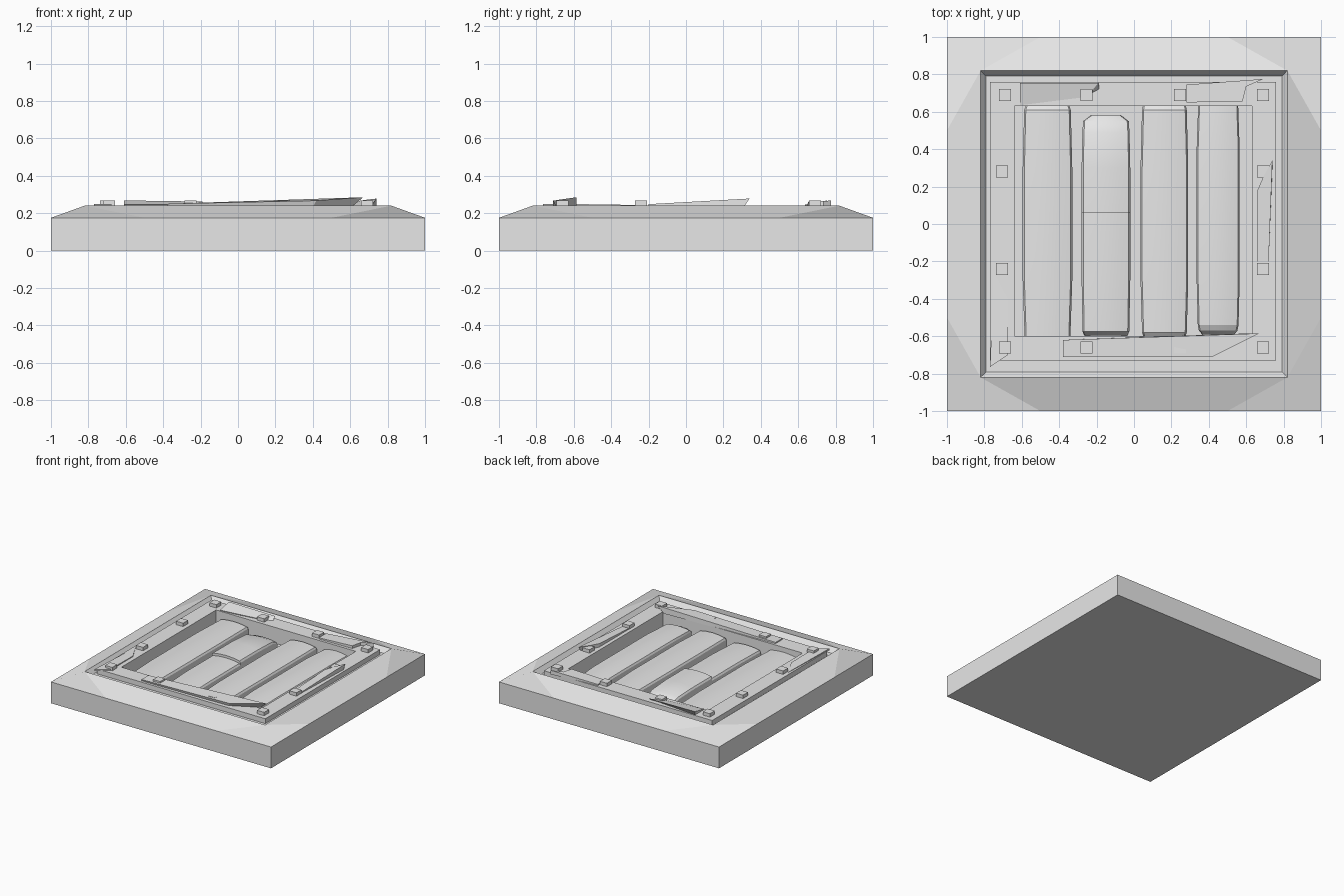
import bpy
import bmesh

cube = bpy.data.objects.get("Cube")
if cube:
    bpy.data.objects.remove(cube, do_unlink=True)

stone = bpy.data.materials.new("pale_grey")
stone.use_nodes = True
GREY = (0.8, 0.8, 0.8, 1)
stone.diffuse_color = GREY
stone.node_tree.nodes["Principled BSDF"].inputs["Base Color"].default_value = GREY

TOP = 0.24
PIT = 0.11


def finish(bm, name):
    bmesh.ops.recalc_face_normals(bm, faces=bm.faces)
    mesh = bpy.data.meshes.new(name)
    bm.to_mesh(mesh)
    bm.free()
    mesh.materials.append(stone)
    obj = bpy.data.objects.new(name, mesh)
    bpy.context.collection.objects.link(obj)
    return obj


def rect(bm, x0, x1, y0, y1, z):
    return [bm.verts.new((x, y, z)) for x, y in ((x0, y0), (x1, y0), (x1, y1), (x0, y1))]


def bridge(bm, a, b):
    n = len(a)
    for i in range(n):
        bm.faces.new((a[i], a[(i + 1) % n], b[(i + 1) % n], b[i]))


# Base: square block, sloped rim with wide corner facets, groove, frame and pit
bm = bmesh.new()
floor = rect(bm, -1, 1, -1, 1, 0)
edge = rect(bm, -1, 1, -1, 1, 0.175)
rim = rect(bm, -0.82, 0.82, -0.82, 0.82, TOP)
bm.faces.new(floor)
starts, ends = [], []
for i in range(4):
    p, q = edge[i].co, edge[(i + 1) % 4].co
    starts.append(bm.verts.new(p.lerp(q, 0.25)))
    ends.append(bm.verts.new(p.lerp(q, 0.75)))
for i in range(4):
    j = (i + 1) % 4
    bm.faces.new((floor[i], floor[j], edge[j], ends[i], starts[i], edge[i]))
    bm.faces.new((starts[i], ends[i], rim[j], rim[i]))
    bm.faces.new((edge[i], starts[i], rim[i], ends[i - 1]))
rings = [rim,
         rect(bm, -0.79, 0.79, -0.79, 0.79, 0.2),
         rect(bm, -0.77, 0.76, -0.73, 0.76, 0.2),
         rect(bm, -0.77, 0.76, -0.73, 0.76, TOP),
         rect(bm, -0.64, 0.63, -0.6, 0.63, TOP),
         rect(bm, -0.64, 0.63, -0.6, 0.63, PIT)]
for a, b in zip(rings, rings[1:]):
    bridge(bm, a, b)
bm.faces.new(rings[-1])
finish(bm, "base")


def slab(name, x0, x1, stations):
    """Loft a crowned section through (y, top height, side inset) stations."""
    bm = bmesh.new()
    loops = []
    for y, z, inset in stations:
        a, b = x0 + inset, x1 - inset
        mid, half = (a + b) / 2, (b - a) / 2
        loop = [bm.verts.new((a, y, PIT - 0.01))]
        for t in (-1, -0.93, -0.5, 0, 0.5, 0.93, 1):
            drop = 0.015 * t * t + (0.012 if abs(t) == 1 else 0)
            loop.append(bm.verts.new((mid + half * t, y, z - drop)))
        loop.append(bm.verts.new((b, y, PIT - 0.01)))
        loops.append(loop)
    for a, b in zip(loops, loops[1:]):
        bridge(bm, a, b)
    bm.faces.new(loops[0])
    bm.faces.new(loops[-1])
    obj = finish(bm, name)
    for o in bpy.context.selected_objects:
        o.select_set(False)
    obj.select_set(True)
    bpy.context.view_layer.objects.active = obj
    bpy.ops.object.shade_smooth_by_angle(angle=0.4)


# Four crowned slabs lying in the pit, the second one broken in two
slab("slab_1", -0.595, -0.33,
     [(-0.6, 0.2, 0.01), (-0.3, 0.205, 0), (0.3, 0.205, 0), (0.61, 0.2, 0.008), (0.63, 0.185, 0.015)])
slab("slab_2_front", -0.28, -0.02,
     [(-0.595, 0.15, 0.015), (-0.575, 0.185, 0.005), (-0.3, 0.195, 0), (0.1, 0.195, 0)])
slab("slab_2_back", -0.28, -0.02,
     [(0.06, 0.215, 0), (0.3, 0.215, 0), (0.49, 0.205, 0.004), (0.55, 0.18, 0.008), (0.58, 0.155, 0.05)])
slab("slab_3", 0.035, 0.29,
     [(-0.6, 0.185, 0.015), (-0.58, 0.2, 0.008), (-0.3, 0.205, 0), (0.3, 0.205, 0),
      (0.61, 0.2, 0.008), (0.63, 0.185, 0.012)])
slab("slab_4", 0.335, 0.565,
     [(-0.59, 0.155, 0.03), (-0.57, 0.18, 0.012), (-0.54, 0.195, 0.006), (-0.3, 0.205, 0),
      (0.4, 0.205, 0), (0.63, 0.195, 0.008)])


# Square studs around the frame
def stud(name, x, y):
    bm = bmesh.new()
    s = 0.032
    low, high = (rect(bm, x - s, x + s, y - s, y + s, z) for z in (0.22, 0.268))
    bridge(bm, low, high)
    bm.faces.new(low)
    bm.faces.new(high)
    finish(bm, name)


for y, row in ((-0.66, "front"), (0.69, "back")):
    for i, x in enumerate((-0.69, -0.255, 0.245, 0.69)):
        stud(f"{row}_stud_{i + 1}", x, y)
for x, side in ((-0.705, "right"), (0.69, "left")):
    for i, y in enumerate((-0.24, 0.28)):
        stud(f"{side}_stud_{i + 1}", x, y)


# Splintered planks resting at a tilt on the frame; ends may be raked
def plank(name, corners, rake={}):
    bm = bmesh.new()
    low = []
    for i, (x, y, z) in enumerate(corners):
        dx, dy = rake.get(i, (0, 0))
        low.append(bm.verts.new((x + dx, y + dy, 0.235)))
    high = [bm.verts.new(c) for c in corners]
    bridge(bm, low, high)
    bm.faces.new(low)
    bm.faces.new(high)
    finish(bm, name)


plank("front_plank",
      [(-0.38, -0.71, 0.25), (0.42, -0.71, 0.267), (0.67, -0.585, 0.285), (-0.38, -0.62, 0.25)],
      {1: (-0.02, 0.015), 2: (-0.06, 0)})
plank("back_plank_right",
      [(-0.61, 0.635, 0.245), (-0.25, 0.68, 0.246), (-0.19, 0.755, 0.262), (-0.61, 0.755, 0.268)],
      {1: (0.02, 0.01), 2: (0.005, -0.04)})
plank("back_plank_left",
      [(0.28, 0.65, 0.25), (0.58, 0.655, 0.262), (0.6, 0.735, 0.264), (0.69, 0.775, 0.268),
       (0.28, 0.745, 0.25)])
plank("left_plank",
      [(0.66, -0.2, 0.248), (0.72, -0.2, 0.248), (0.74, 0.34, 0.278), (0.69, 0.25, 0.272), (0.66, 0.18, 0.268)],
      {2: (0, -0.03)})
plank("right_plank",
      [(-0.77, -0.765, 0.25), (-0.675, -0.7, 0.25), (-0.675, -0.4, 0.246), (-0.75, -0.26, 0.243)])
